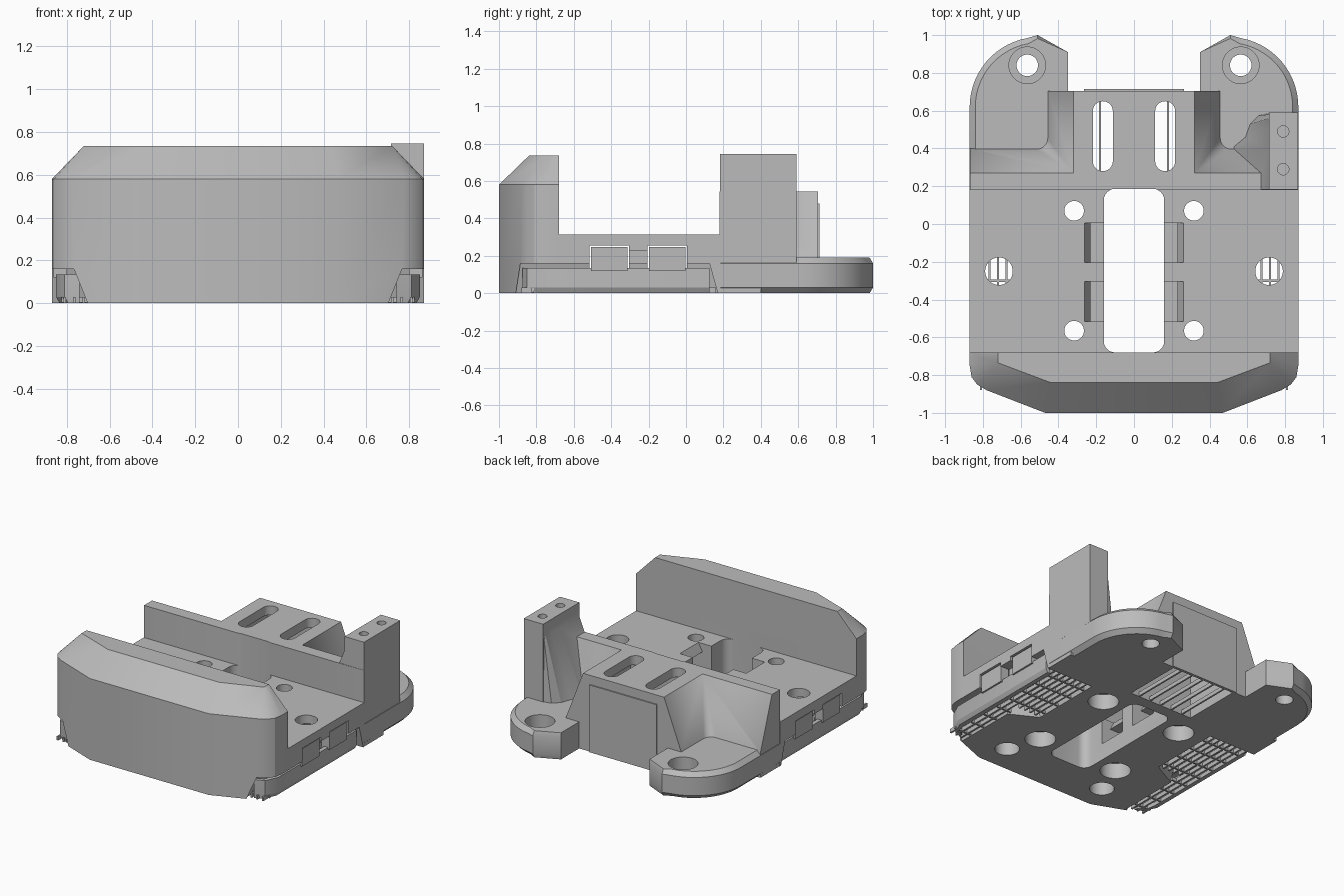
import bpy, bmesh, math

cube = bpy.data.objects.get("Cube")
if cube:
    bpy.data.objects.remove(cube, do_unlink=True)

grey = bpy.data.materials.new("plain grey")
grey.use_nodes = True
grey.diffuse_color = (0.5, 0.5, 0.5, 1)
grey.node_tree.nodes["Principled BSDF"].inputs["Base Color"].default_value = (0.5, 0.5, 0.5, 1)


def loft(name, *levels):
    """Closed solid through stacked outlines, each given as (z, points)."""
    bm = bmesh.new()
    rings = [[bm.verts.new((x, y, z)) for x, y in pts] for z, pts in levels]
    n = len(rings[0])
    for a, b in zip(rings, rings[1:]):
        for i in range(n):
            j = (i + 1) % n
            bm.faces.new((a[i], a[j], b[j], b[i]))
    bm.faces.new(rings[0][::-1])
    bm.faces.new(rings[-1])
    bmesh.ops.remove_doubles(bm, verts=bm.verts, dist=0.0005)
    bmesh.ops.recalc_face_normals(bm, faces=bm.faces)
    mesh = bpy.data.meshes.new(name)
    bm.to_mesh(mesh)
    bm.free()
    obj = bpy.data.objects.new(name, mesh)
    bpy.context.collection.objects.link(obj)
    mesh.materials.append(grey)
    return obj


def prism(name, pts, z0, z1):
    return loft(name, (z0, pts), (z1, pts))


def box(name, x0, x1, y0, y1, z0, z1):
    return prism(name, [(x0, y0), (x1, y0), (x1, y1), (x0, y1)], z0, z1)


def arc(cx, cy, r, a0, a1, n):
    return [(cx + r * math.cos(math.radians(a0 + (a1 - a0) * i / n)),
             cy + r * math.sin(math.radians(a0 + (a1 - a0) * i / n))) for i in range(n + 1)]


def rounded(cx, cy, hx, hy, r):
    pts = []
    for k, (sx, sy) in enumerate([(1, 1), (-1, 1), (-1, -1), (1, -1)]):
        pts += arc(cx + sx * (hx - r), cy + sy * (hy - r), r, 90 * k, 90 * k + 90, 6)
    return pts


def cyl(name, x, y, r, z0, z1):
    return prism(name, arc(x, y, r, 0, 350, 35), z0, z1)


def flip(pts, s):
    return [(x * s, y) for x, y in pts]


def both(half):
    """Complete an outline from its +x half."""
    return half + [(-x, y) for x, y in half[::-1]]


def combine(target, other, operation):
    mod = target.modifiers.new("bool", "BOOLEAN")
    mod.operation = operation
    mod.solver = "EXACT"
    mod.object = other
    bpy.context.view_layer.objects.active = target
    bpy.ops.object.modifier_apply(modifier=mod.name)
    bpy.data.objects.remove(other, do_unlink=True)


# Deck and chamfered front wall
body = box("tray_body", -0.87, 0.87, -0.7, 0.185, 0, 0.315)
low = both([(0.47, -1), (0.78, -0.88), (0.83, -0.85), (0.86, -0.81), (0.87, -0.75), (0.87, -0.68)])
top = both([(0.44, -0.84)] + [(0.72, -0.735)] * 4 + [(0.72, -0.68)])
adds = [loft("front_wall", (0, low), (0.58, low), (0.735, top))]

# Rear bridge with sloped, filleted flanks
foot = both([(0.868, 0.18), (0.868, 0.4)] + arc(0.52, 0.46, 0.06, 270, 180, 6) + [(0.46, 0.705)])
crest = both([(0.868, 0.18), (0.868, 0.27)] + [(0.32, 0.27)] * 7 + [(0.32, 0.705)])
adds.append(loft("bridge", (0, foot), (0.18, foot), (0.545, crest)))
adds.append(box("bridge_box", -0.265, 0.265, 0.6, 0.714, 0, 0.48))

# Rounded rear flanges
for s in (-1, 1):
    def outline(inset):
        r = 0.37 - inset
        return flip([(0.35, 0.17), (0.87 - inset, 0.17)] + arc(0.5, 0.62, r, 0, 80, 14)
                    + [(0.51, 1 - inset * 0.6), (0.35, 0.91)], s)
    adds.append(loft("flange", (0, outline(0.03)), (0.03, outline(0)),
                     (0.16, outline(0)), (0.19, outline(0.03))))

# Tall post with flared root
root = [(0.865, 0.183), (0.865, 0.588), (0.72, 0.588), (0.66, 0.575), (0.615, 0.53),
        (0.59, 0.46), (0.53, 0.41), (0.53, 0.183)]
tip = [(0.865, 0.183), (0.865, 0.588), (0.72, 0.588), (0.717, 0.58), (0.715, 0.56),
       (0.715, 0.5), (0.715, 0.4), (0.715, 0.183)]
adds.append(loft("post_flare", (0.1, root), (0.19, root), (0.65, tip)))
adds.append(box("post", 0.715, 0.868, 0.182, 0.59, 0.1, 0.745))
for part in adds:
    combine(body, part, "UNION")

# Openings: central window, bridge cavity and slots, post holes
cuts = [prism("window", rounded(0, -0.247, 0.16, 0.433, 0.06), -0.1, 0.6),
        box("cavity", -0.25, 0.25, 0.27, 0.695, -0.1, 0.48)]
cuts += [cyl("post_hole", 0.79, y, 0.03, 0.6, 0.8) for y in (0.29, 0.49)]
clips = ((-0.515, -0.305), (-0.205, 0.005))
for s in (-1, 1):
    cuts.append(prism("slot", rounded(s * 0.165, 0.465, 0.053, 0.185, 0.052), 0.4, 0.6))
    # Side vent pockets
    rim = flip([(0.9, -0.91), (0.69, -0.91), (0.69, -0.45), (0.5, -0.35), (0.5, 0.17), (0.9, 0.17)], s)
    roof = flip([(0.9, -0.885), (0.74, -0.885), (0.72, -0.45), (0.52, -0.35), (0.52, 0.125), (0.9, 0.125)], s)
    cuts.append(loft("pocket", (-0.01, rim), (0, rim), (0.16, roof)))
    # Clip channels and sloped notches beside the window
    for y0, y1 in clips:
        xs = sorted((s * 0.14, s * 0.9))
        cuts.append(box("channel", *xs, y0, y1, 0.12, 0.255))
        lo, hi = [(0.14, y0), (0.16, y0), (0.16, y1), (0.14, y1)], [(0.14, y0), (0.27, y0), (0.27, y1), (0.14, y1)]
        cuts.append(loft("notch", (0.12, flip(lo, s)), (0.33, flip(hi, s))))
    cuts.append(box("latch_recess", *sorted((s * 0.8, s * 0.9)), -0.31, -0.2, 0.14, 0.225))
    # Round holes and counterbores
    cuts.append(cyl("vent_hole", s * 0.715, -0.25, 0.073, 0.1, 0.4))
    cuts.append(cyl("blind_hole", s * 0.4, -0.8, 0.08, -0.1, 0.12))
    for y in (0.07, -0.565):
        cuts.append(cyl("screw_hole", s * 0.317, y, 0.052, -0.1, 0.4))
        cuts.append(cyl("screw_bore", s * 0.317, y, 0.1, -0.1, 0.11))
    cuts.append(cyl("flange_hole", s * 0.565, 0.84, 0.057, -0.1, 0.3))
    cuts.append(cyl("flange_bore", s * 0.565, 0.84, 0.097, 0.09, 0.3))
for part in cuts:
    combine(body, part, "DIFFERENCE")

# Bars under the bridge cavity
parts = [body]
for i in range(-2, 3):
    parts.append(box("bridge_bar", i * 0.09 - 0.006, i * 0.09 + 0.006, 0.265, 0.7, 0.002, 0.03))

for s in (-1, 1):
    # Outer wall of the vent insert and its clips
    wall = [(0.85, 0.125), (0.85, -0.76), (0.81, -0.85), (0.74, -0.875),
            (0.74, -0.85), (0.79, -0.83), (0.82, -0.75), (0.82, 0.125)]
    base = [(x - 0.015 if x > 0.8 else x, y) for x, y in wall]
    parts.append(loft("vent_wall", (0.002, flip(base, s)), (0.03, flip(wall, s)), (0.135, flip(wall, s))))
    for y0, y1 in clips:
        parts.append(box("vent_clip", *sorted((s * 0.8, s * 0.862)), y0 + 0.007, y1 - 0.007, 0.12, 0.246))
    # Grille bars in both directions
    for i in range(7):
        x = s * (0.54 + i * 0.045)
        start = -0.35 if i < 4 else -0.88
        parts.append(box("vent_bar_long", x - 0.006, x + 0.006, start, 0.16, 0.002, 0.03))
    for i in range(8):
        y = -0.82 + i * 0.13
        inner = 0.68 if y < -0.36 else 0.49
        parts.append(box("vent_bar_cross", *sorted((s * inner, s * 0.825)), y - 0.006, y + 0.006, 0.004, 0.028))

# Smooth rounded surfaces, keep edges sharp
for obj in parts:
    bpy.ops.object.select_all(action="DESELECT")
    obj.select_set(True)
    bpy.context.view_layer.objects.active = obj
    bpy.ops.object.shade_smooth_by_angle(angle=math.radians(25))
